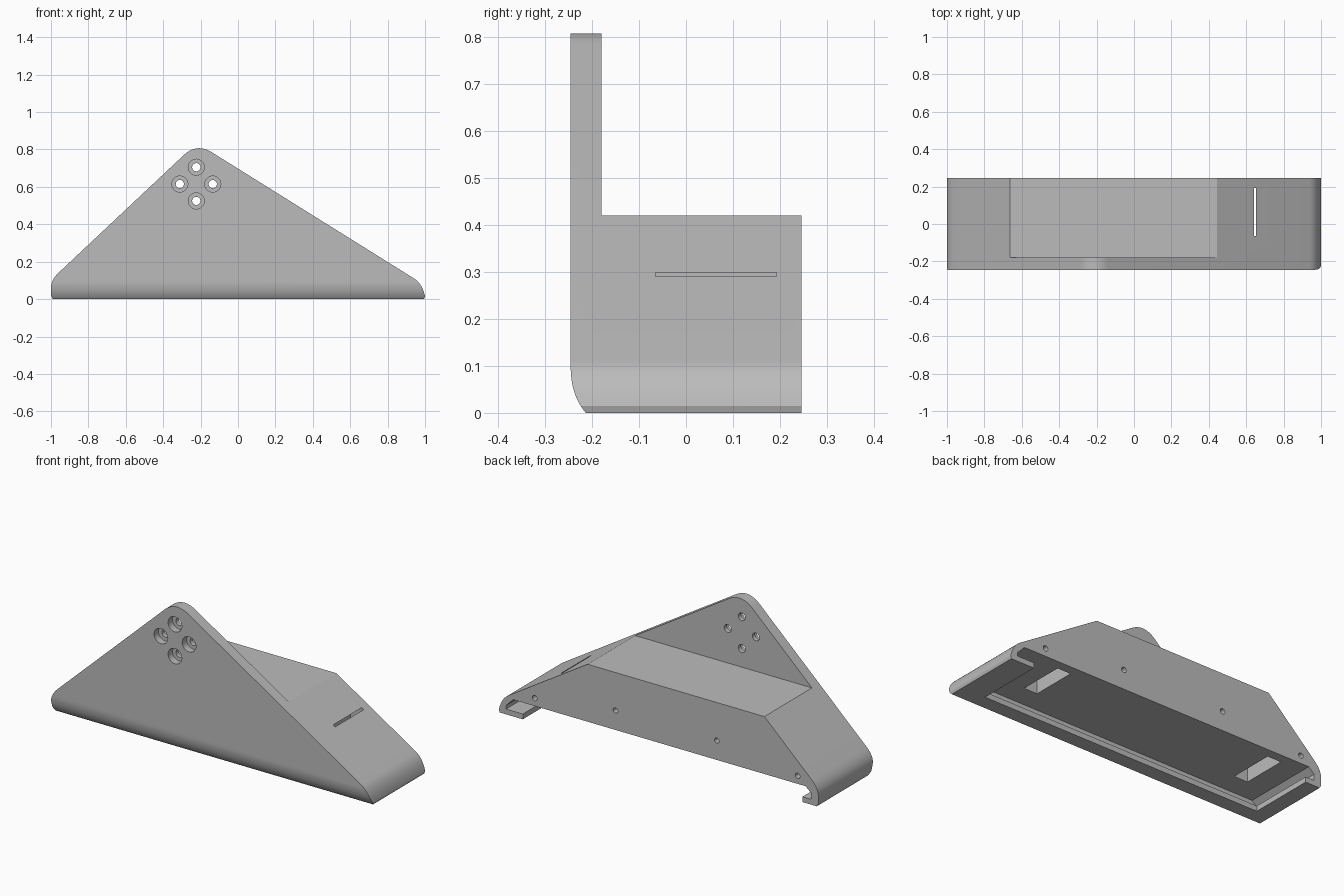
import bpy, bmesh, math
from mathutils import Vector

cube = bpy.data.objects.get("Cube")
if cube:
    bpy.data.objects.remove(cube, do_unlink=True)

grey = bpy.data.materials.new("plain_grey")
grey.use_nodes = True
grey.diffuse_color = (0.5, 0.5, 0.5, 1)
grey.node_tree.nodes["Principled BSDF"].inputs["Base Color"].default_value = (0.5, 0.5, 0.5, 1)


def bend(a, c, b, n=10):
    """Points of a rounded corner from a to b, pulled towards c."""
    a, b, c = Vector(a), Vector(b), Vector(c)
    return [tuple(a * (1 - t) ** 2 + c * 2 * t * (1 - t) + b * t * t)
            for t in (i / n for i in range(n + 1))]


def prism(name, outline, axis, lo, hi):
    """Extrude an outline along y (x, z points) or along x (y, z points)."""
    bm = bmesh.new()
    place = (lambda p, d: (p[0], d, p[1])) if axis == "y" else (lambda p, d: (d, p[0], p[1]))
    rings = [[bm.verts.new(place(p, d)) for p in outline] for d in (lo, hi)]
    for ring in rings:
        bm.faces.new(ring)
    n = len(outline)
    for i in range(n):
        j = (i + 1) % n
        bm.faces.new((rings[0][i], rings[0][j], rings[1][j], rings[1][i]))
    bmesh.ops.recalc_face_normals(bm, faces=bm.faces)
    mesh = bpy.data.meshes.new(name)
    bm.to_mesh(mesh)
    bm.free()
    obj = bpy.data.objects.new(name, mesh)
    bpy.context.collection.objects.link(obj)
    mesh.materials.append(grey)
    return obj


def box(name, x0, x1, y0, y1, z0, z1):
    return prism(name, [(x0, z0), (x1, z0), (x1, z1), (x0, z1)], "y", y0, y1)


def drill(name, x, z, r, y0, y1, sides=28):
    ring = [(x + r * math.cos(a), z + r * math.sin(a))
            for a in (2 * math.pi * i / sides for i in range(sides))]
    return prism(name, ring, "y", y0, y1)


def combine(target, tool, operation="DIFFERENCE"):
    tool.hide_render = True
    mod = target.modifiers.new("cut", "BOOLEAN")
    mod.operation, mod.solver, mod.object = operation, "EXACT", tool
    bpy.context.view_layer.objects.active = target
    bpy.ops.object.modifier_apply(modifier=mod.name)
    bpy.data.objects.remove(tool, do_unlink=True)


# Triangular body seen from the front
outline = [(-0.99, 0), (-1, 0.02)]
outline += bend((-1, 0.06), (-1, 0.103), (-0.955, 0.145))
outline += bend((-0.29, 0.77), (-0.22, 0.835), (-0.14, 0.785), 16)
outline += bend((0.94, 0.111), (0.985, 0.083), (1, 0.015))
outline += [(0.995, 0)]
body = prism("bracket_body", outline, "y", -0.3, 0.3)

# Upright plate in front, lower block behind, rounded front bottom edge
side = bend((-0.213, 0), (-0.243, 0.035), (-0.245, 0.09))
side += [(-0.245, 0.9), (-0.18, 0.9), (-0.18, 0.42), (0.245, 0.42), (0.245, -0.1), (-0.213, -0.1)]
combine(body, prism("side_profile", side, "x", -1.2, 1.2), "INTERSECT")

# Slide-in channel underneath, open at the back, with retaining lips
channel = [(-0.955, 0.03), (0.955, 0.03), (0.955, 0.05), (0.91, 0.095), (-0.92, 0.095), (-0.955, 0.065)]
combine(body, prism("channel_cutter", channel, "y", -0.19, 0.4))
combine(body, box("opening_cutter", -0.9, 0.85, -0.13, 0.4, -0.1, 0.06))

# Pockets in the channel roof; the one on the left breaks the slope as a thin slit
for x0, x1 in ((0.57, 0.653), (-0.785, -0.7)):
    combine(body, box("pocket_cutter", x0, x1, -0.065, 0.192, 0.05, 0.298))

# Counterbored mounting holes through the upright plate
for dx, dz in ((0.088, 0), (-0.088, 0), (0, 0.09), (0, -0.09)):
    x, z = -0.223 + dx, 0.615 + dz
    combine(body, drill("bolt_cutter", x, z, 0.022, -0.4, 0))
    combine(body, drill("counterbore_cutter", x, z, 0.043, -0.4, -0.205))

# Small screw holes in the back face
for x, z in ((0.775, 0.14), (0.27, 0.205), (-0.365, 0.205), (-0.87, 0.14)):
    combine(body, drill("screw_cutter", x, z, 0.015, 0.17, 0.4, 16))

bpy.ops.object.select_all(action="DESELECT")
body.select_set(True)
bpy.context.view_layer.objects.active = body
bpy.ops.object.shade_smooth_by_angle(angle=math.radians(30))
